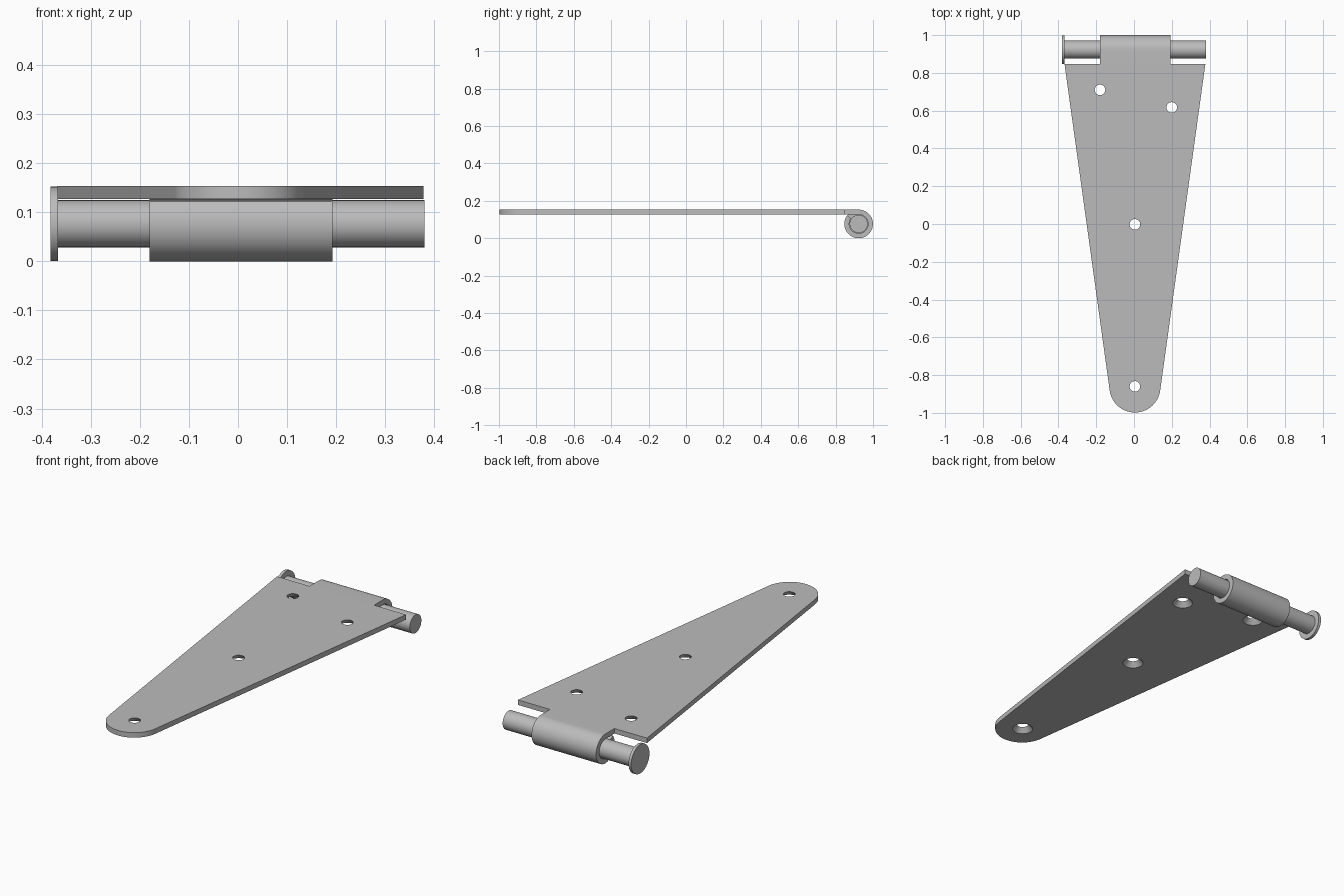
import bpy, bmesh
from math import radians, cos, sin, asin, pi
from mathutils import Matrix, Vector

default = bpy.data.objects.get("Cube")
if default:
    bpy.data.objects.remove(default, do_unlink=True)

steel = bpy.data.materials.new("steel_grey")
steel.use_nodes = True
GREY = (0.5, 0.5, 0.5, 1)
steel.diffuse_color = GREY
steel.node_tree.nodes["Principled BSDF"].inputs["Base Color"].default_value = GREY

TOP, THICK = 0.153, 0.026
AXIS_Y, AXIS_Z, KNUCKLE_R = 0.923, 0.0765, 0.0765
MID_X = 0.005


def add_object(name, bm):
    bmesh.ops.recalc_face_normals(bm, faces=bm.faces)
    mesh = bpy.data.meshes.new(name)
    bm.to_mesh(mesh)
    bm.free()
    mesh.materials.append(steel)
    obj = bpy.data.objects.new(name, mesh)
    bpy.context.collection.objects.link(obj)
    return obj


def smooth(obj):
    bpy.ops.object.select_all(action='DESELECT')
    obj.select_set(True)
    bpy.context.view_layer.objects.active = obj
    bpy.ops.object.shade_smooth_by_angle(angle=radians(30))


def extrude_profile(name, points, offset):
    """Fill a closed profile and sweep it along the offset."""
    bm = bmesh.new()
    face = bm.faces.new([bm.verts.new(p) for p in points])
    swept = bmesh.ops.extrude_face_region(bm, geom=[face], use_keep_orig=True)
    verts = [v for v in swept["geom"] if isinstance(v, bmesh.types.BMVert)]
    bmesh.ops.translate(bm, verts=verts, vec=offset)
    return add_object(name, bm)


def add_disc(bm, x0, x1, radius):
    """Cylinder along the hinge axis."""
    place = Matrix.Translation(((x0 + x1) / 2, AXIS_Y, AXIS_Z)) @ Matrix.Rotation(pi / 2, 4, 'Y')
    bmesh.ops.create_cone(bm, cap_ends=True, segments=64, radius1=radius,
                          radius2=radius, depth=x1 - x0, matrix=place)


# Tapered strap with a tangent rounded tip
tip_r, tip_y, end_y, half_w = 0.135, -0.863, 0.848, 0.373
tilt = asin((half_w - tip_r) / (end_y - tip_y))
outline = [(MID_X + half_w, end_y), (MID_X - half_w, end_y)]
for i in range(41):
    a = pi + tilt + (pi - 2 * tilt) * i / 40
    outline.append((MID_X + tip_r * cos(a), tip_y + tip_r * sin(a)))
strap = extrude_profile("strap_plate", [(x, y, TOP - THICK) for x, y in outline],
                        Vector((0, 0, THICK)))

# Countersunk screw holes, wide on the underside
bm = bmesh.new()
top_r, bottom_r, margin = 0.028, 0.05, 0.01
slope = (bottom_r - top_r) / THICK
for x, y in ((-0.18, 0.71), (0.2, 0.617), (MID_X, -0.002), (MID_X, -0.86)):
    bmesh.ops.create_cone(bm, cap_ends=True, segments=48,
                          radius1=bottom_r + slope * margin, radius2=top_r - slope * margin,
                          depth=THICK + 2 * margin,
                          matrix=Matrix.Translation((x, y, TOP - THICK / 2)))
cutter = add_object("hole_cutter", bm)
cutter.hide_render = True
cut = strap.modifiers.new("screw_holes", 'BOOLEAN')
cut.object, cut.operation, cut.solver = cutter, 'DIFFERENCE', 'EXACT'
bpy.context.view_layer.objects.active = strap
bpy.ops.object.modifier_apply(modifier=cut.name)
bpy.data.objects.remove(cutter, do_unlink=True)
smooth(strap)

# Knuckle: the strap's tab rolled over the pin
outer, inner = [(end_y, TOP)], [(end_y, TOP - THICK)]
for i in range(65):
    a = radians(90 - 306 * i / 64)
    for side, r in ((outer, KNUCKLE_R), (inner, KNUCKLE_R - THICK)):
        side.append((AXIS_Y + r * cos(a), AXIS_Z + r * sin(a)))
knuckle = extrude_profile("rolled_knuckle", [(-0.18, y, z) for y, z in outer + inner[::-1]],
                          Vector((0.373, 0, 0)))
smooth(knuckle)

# Hinge pin and its flat head
for name, x0, x1, radius in (("hinge_pin", -0.368, 0.38, 0.048),
                             ("pin_head", -0.382, -0.367, 0.0755)):
    bm = bmesh.new()
    add_disc(bm, x0, x1, radius)
    smooth(add_object(name, bm))
